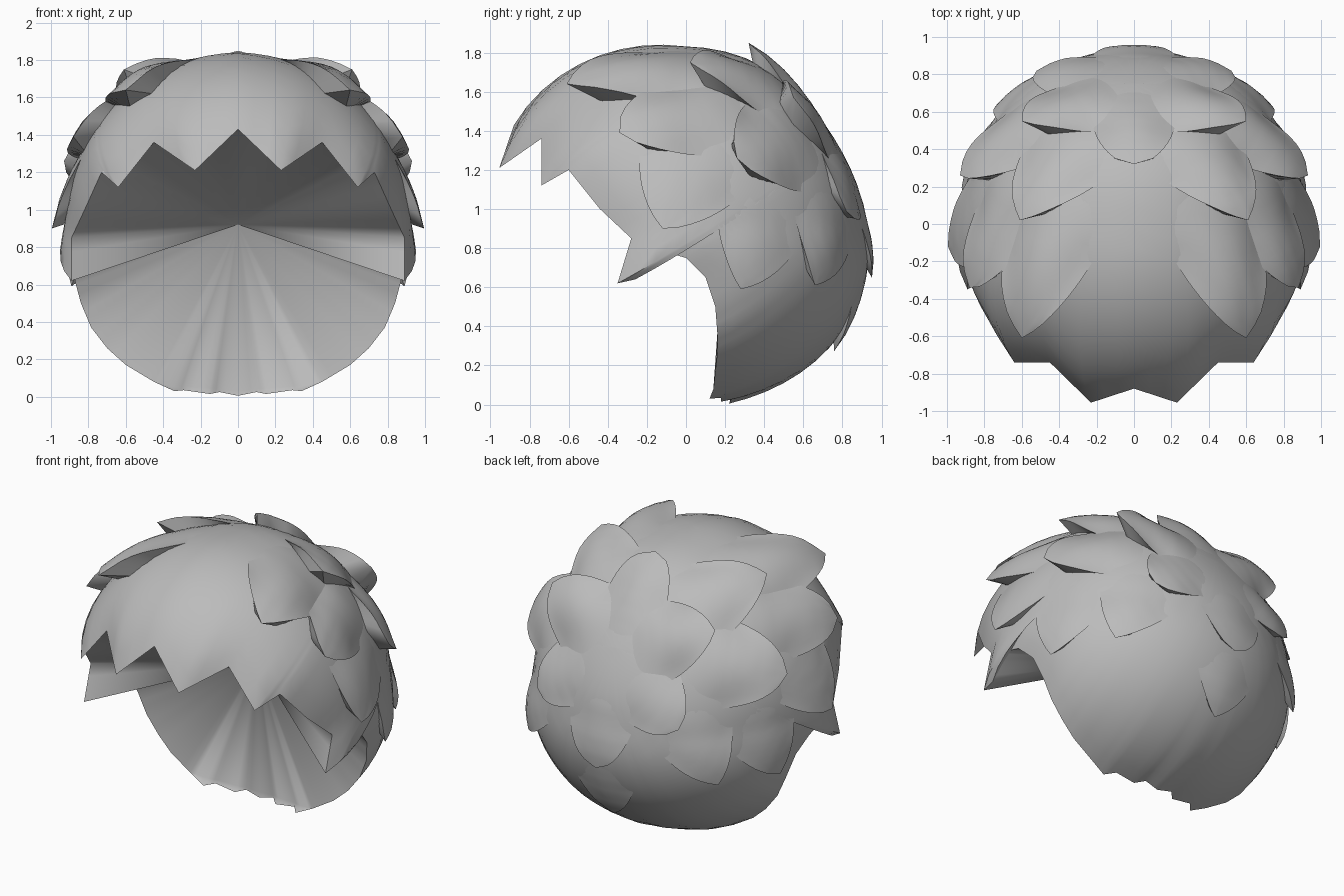
import bpy, bmesh, math
from mathutils import Vector
from mathutils.bvhtree import BVHTree

if "Cube" in bpy.data.objects:
    bpy.data.objects.remove(bpy.data.objects["Cube"])

C = Vector((0, 0, 0.92))                     # centre of the head
CROWN = Vector((0, 0.83, 0.5)).normalized()  # whorl all locks radiate from
APEX = Vector((0, 0.2, 0.92))                # deepest point of the lining

hair = bpy.data.materials.new("hair grey")
hair.diffuse_color = (0.5, 0.5, 0.5, 1)
hair.use_nodes = True
hair.node_tree.nodes["Principled BSDF"].inputs["Base Color"].default_value = hair.diffuse_color


def finish(bm, name, angle=40):
    bmesh.ops.remove_doubles(bm, verts=bm.verts, dist=0.0005)
    bmesh.ops.recalc_face_normals(bm, faces=bm.faces)
    me = bpy.data.meshes.new(name)
    bm.to_mesh(me)
    bm.free()
    ob = bpy.data.objects.new(name, me)
    bpy.context.collection.objects.link(ob)
    me.materials.append(hair)
    bpy.ops.object.select_all(action='DESELECT')
    ob.select_set(True)
    bpy.context.view_layer.objects.active = ob
    bpy.ops.object.shade_smooth_by_angle(angle=math.radians(angle))
    return ob


def base_radius(d):
    # fuller towards the fringe and the nape, dipped at the whorl
    u = max(0, -d.z)
    return (0.91 + 0.12 * max(0, -d.y) + 0.2 * u * (1 - 0.85 * u)
            + 0.02 * max(0, d.y) * math.exp(-(d.z / 0.35) ** 2)
            - 0.035 * math.exp(-(CROWN.angle(d) / 0.5) ** 2))


# hem line, from the middle of the fringe round the sideburn to the nape
half = [(0, -.88, 1.43), (.23, -.955, 1.21), (.45, -.74, 1.36), (.64, -.74, 1.12),
        (.73, -.6, 1.2), (.82, -.44, 1.0), (.89, -.28, .85), (.89, -.35, .62),
        (.895, -.26, .64), (.905, -.15, .72), (.91, -.07, .77), (.91, 0, .75),
        (.88, .1, .65), (.84, .15, .5), (.785, .16, .37), (.7, .16, .26),
        (.6, .15, .17), (.45, .14, .08), (.34, .12, .03), (.29, .18, .035),
        (.15, .18, .015), (.1, .23, .025), (0, .22, .005)]
# where the lining starts behind the hanging points of the hem
inner = {1: (.23, -.81, 1.41), 3: (.62, -.64, 1.28), 18: (.34, .17, .06),
         19: (.28, .19, .055), 20: (.15, .21, .045), 21: (.1, .23, .04), 22: (0, .23, .035)}
SUB, RINGS = 3, 18


def closed(points):
    pts = [Vector(p) for p in points]
    pts += [Vector((-p.x, p.y, p.z)) for p in reversed(pts[1:-1])]
    return [a.lerp(b, k / SUB) for a, b in zip(pts, pts[1:] + pts[:1]) for k in range(SUB)]


rim = closed(half)
inrim = closed([inner.get(i, p) for i, p in enumerate(half)])

# cap: ribs swept from the crown down to the hem
bm = bmesh.new()
rows = []
for p in rim:
    d = p - C
    row = []
    for i in range(1, RINGS + 1):
        t = i / RINGS
        e = CROWN.slerp(d.normalized(), t)
        r = base_radius(e)
        row.append(bm.verts.new(C + e * (r + (d.length - r) * t ** 6)))
    rows.append(row)
top = bm.verts.new(C + CROWN * base_radius(CROWN))
for a, b in zip(rows, rows[1:] + rows[:1]):
    bm.faces.new((top, a[0], b[0]))
    for i in range(RINGS - 1):
        bm.faces.new((a[i], a[i + 1], b[i + 1], b[i]))
bm.normal_update()
tree = BVHTree.FromBMesh(bm)
finish(bm, "hair_cap")

# lining: back of the hanging points, then a fan to the middle of the head
bm = bmesh.new()
apex = bm.verts.new(APEX)
outer = [bm.verts.new(p) for p in rim]
ring = [bm.verts.new(q) if (p - q).length > 0.001 else v
        for p, q, v in zip(rim, inrim, outer)]
for i in range(len(rim)):
    j = (i + 1) % len(rim)
    bm.faces.new((ring[i], apex, ring[j]))
    band = list(dict.fromkeys((outer[i], ring[i], ring[j], outer[j])))
    if len(band) > 2:
        bm.faces.new(band)
finish(bm, "lining", 75)


def shell_radius(d):
    # outer distance of the cap in a direction
    hit = tree.ray_cast(C + d * 3, -d)[0]
    r = (hit - C).length if hit else 0.93
    return r if 0.8 < r < 1.1 else 0.93


def lock(name, tip, width, length, blunt, pole=None):
    # broad ramp rising out of the cap and narrowing to a lifted tip
    pole = Vector(pole).normalized() if pole else CROWN
    tip = Vector(tip) - C
    td = tip.normalized()
    f0 = max(0.0, 1 - length / pole.angle(td))
    lift = max(0.03, tip.length - shell_radius(td))
    side = pole.cross(td).normalized()
    bm = bmesh.new()
    NS, NQ = 18, 14

    def point(s, q, sunk):
        d = pole.slerp(td, f0 + (1 - f0) * s)
        w = width * 1.45 * max(0, 1 - s ** 2.4) ** blunt
        d = (d + side * (q * w)).normalized()
        k = min(1, max(0, (s - 0.4) / 0.5))
        k = k * k * (3 - 2 * k)
        if sunk:
            up = -0.03
        else:
            bell = (1 - q * q) ** 2 * (1 - k) + (1 - 0.3 * q * q * (1 - s)) * k
            up = -0.006 * (1 - k) + lift * s ** 1.3 * bell
        return C + d * (shell_radius(d) + up)

    grid = [[bm.verts.new(point(i / NS, 2 * j / NQ - 1, False)) for j in range(NQ + 1)]
            for i in range(NS + 1)]
    for a, b in zip(grid, grid[1:]):
        for j in range(NQ):
            bm.faces.new((a[j], a[j + 1], b[j + 1], b[j]))
    # underside tucks back into the cap
    for j in (0, NQ):
        q = 2 * j / NQ - 1
        low = [bm.verts.new(point(0.88 * i / NS, q * 0.8, True)) for i in range(NS + 1)]
        for i in range(NS):
            bm.faces.new((grid[i][j], grid[i + 1][j], low[i + 1], low[i]))
        mid = bm.verts.new(point(0.88, 0, True))
        bm.faces.new((grid[NS][j], mid, low[NS]))
    bmesh.ops.dissolve_degenerate(bm, dist=0.0005, edges=bm.edges)
    finish(bm, name)


# name, tip, half width, length, bluntness, direction it grows from
paired = [("fringe_lock", (.6, -.61, 1.64), .26, .9, .9, None),
          ("temple_lock", (.88, -.34, 1.39), .24, .8, .7, None),
          ("upper_lock", (.61, .02, 1.75), .26, .75, .9, None),
          ("side_lock", (.93, .26, 1.26), .25, .7, .7, None),
          ("ear_lock", (.995, -.12, .9), .26, .7, .8, (.3, .35, .85)),
          ("lower_side_lock", (.89, .28, .59), .22, .65, .9, (.5, .5, .7)),
          ("lower_back_lock", (.7, .66, .61), .22, .65, .9, (.3, .75, .55)),
          ("crown_lock", (.6, .55, 1.57), .24, .6, .8, None),
          ("back_lock", (.52, .82, .99), .2, .55, .6, None)]
for name, tip, w, ln, bl, pole in paired:
    for s, tag in ((1, "left"), (-1, "right")):
        lock(f"{name}_{tag}", (s * tip[0], tip[1], tip[2]), w, ln, bl,
             pole and (s * pole[0], pole[1], pole[2]))
lock("top_lock", (0, .32, 1.85), .2, .7, .5)
lock("nape_lock", (0, .91, .66), .21, .65, .6)
lock("lower_nape_lock", (0, .75, .28), .2, .6, .9)
